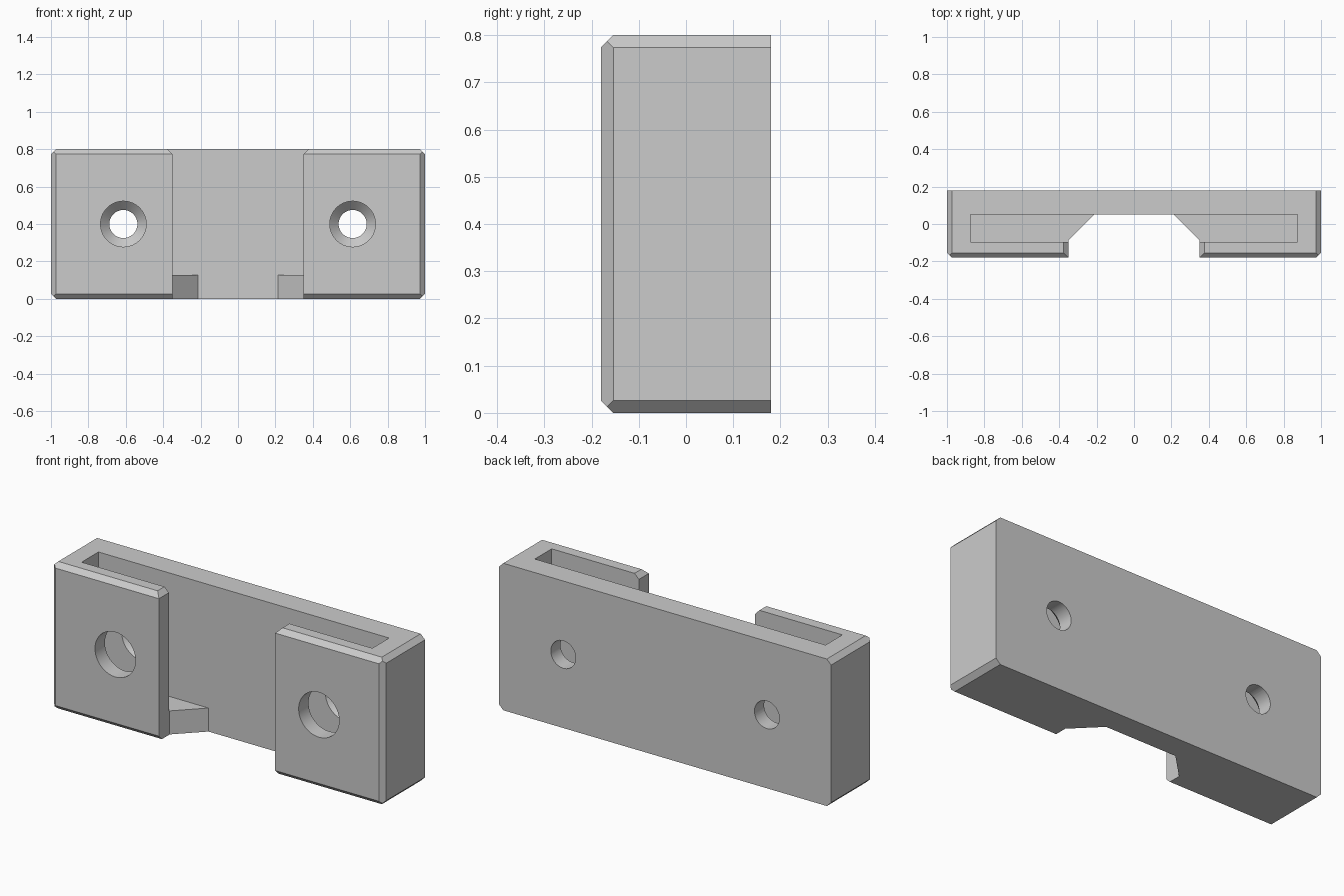
import bpy, bmesh, math
from mathutils import Matrix

if "Cube" in bpy.data.objects:
    bpy.data.objects.remove(bpy.data.objects["Cube"])

C = 0.026          # chamfer size
H = 0.8            # height
D = 0.18           # half depth


def new_object(name, bm):
    bmesh.ops.recalc_face_normals(bm, faces=bm.faces)
    mesh = bpy.data.meshes.new(name)
    bm.to_mesh(mesh)
    bm.free()
    obj = bpy.data.objects.new(name, mesh)
    bpy.context.collection.objects.link(obj)
    return obj


def prism(name, points, axis, lo, hi):
    """Extrude a profile: (x, z) points along y, (x, y) along z, (y, z) along x."""
    def place(p, t):
        return {"x": (t, *p), "y": (p[0], t, p[1]), "z": (*p, t)}[axis]
    bm = bmesh.new()
    a = [bm.verts.new(place(p, lo)) for p in points]
    b = [bm.verts.new(place(p, hi)) for p in points]
    bm.faces.new(a)
    bm.faces.new(b)
    for i in range(len(a)):
        j = (i + 1) % len(a)
        bm.faces.new((a[i], a[j], b[j], b[i]))
    return new_object(name, bm)


def bore(name, x, z, y0, y1, r0, r1):
    """Round cutter along y, radius r0 at y0 and r1 at y1."""
    bm = bmesh.new()
    place = Matrix.Translation((x, (y0 + y1) / 2, z)) @ Matrix.Rotation(-math.pi / 2, 4, "X")
    bmesh.ops.create_cone(bm, cap_ends=True, segments=64, radius1=r0, radius2=r1,
                          depth=y1 - y0, matrix=place)
    return new_object(name, bm)


def apply_boolean(target, other, operation="DIFFERENCE"):
    mod = target.modifiers.new("cut", "BOOLEAN")
    mod.operation, mod.solver, mod.object = operation, "EXACT", other
    bpy.context.view_layer.objects.active = target
    bpy.ops.object.modifier_apply(modifier=mod.name)
    bpy.data.objects.remove(other)


# Holder body: full width with clipped end corners
body = prism("holder_body",
             [(-1 + C, 0), (1 - C, 0), (1, C), (1, H - C), (1 - C, H),
              (-1 + C, H), (-1, H - C), (-1, C)], "y", -D, D)

# Chamfers along the front: vertical ends, then top and bottom
apply_boolean(body, prism("end_chamfer", [(-1, D), (-1, -D + C), (-1 + C, -D), (1 - C, -D),
              (1, -D + C), (1, D)], "z", -0.1, H + 0.1), "INTERSECT")
apply_boolean(body, prism("edge_chamfer", [(D, 0), (D, H), (-D + C, H), (-D, H - C),
              (-D, C), (-D + C, 0)], "x", -1.1, 1.1), "INTERSECT")

# Slot open at the top
apply_boolean(body, prism("slot", [(-0.875, -0.095), (0.875, -0.095), (0.875, 0.05),
              (-0.875, 0.05)], "z", 0.128, H + 0.1))

# Front opening with sloped sides at the bottom
apply_boolean(body, prism("front_opening", [(-0.35, -0.3), (0.35, -0.3), (0.35, -0.087),
              (0.213, 0.05), (-0.213, 0.05), (-0.35, -0.087)], "z", -0.1, H + 0.1))

for s in (-1, 1):
    # Chamfer on the inner top edge of each front plate
    apply_boolean(body, prism("inner_chamfer", [(s * 0.34, H - C - 0.01),
                  (s * (0.36 + C), H + 0.01), (s * 0.34, H + 0.01)], "y", -0.3, -0.09))
    # Screw hole: wide access in front, countersunk through the back
    x = s * 0.613
    apply_boolean(body, bore("access_hole", x, 0.4, -0.3, -0.03, 0.122, 0.122))
    apply_boolean(body, bore("countersink", x, 0.4, 0.04, 0.1, 0.132, 0.072))
    apply_boolean(body, bore("screw_hole", x, 0.4, 0.03, 0.3, 0.075, 0.075))

# Plain grey finish
grey = bpy.data.materials.new("grey")
grey.diffuse_color = (0.6, 0.6, 0.6, 1)
grey.use_nodes = True
grey.node_tree.nodes["Principled BSDF"].inputs["Base Color"].default_value = grey.diffuse_color
body.data.materials.clear()
body.data.materials.append(grey)
for p in body.data.polygons:
    p.material_index = 0

bpy.ops.object.select_all(action="DESELECT")
body.select_set(True)
bpy.context.view_layer.objects.active = body
bpy.ops.object.shade_smooth_by_angle(angle=math.radians(25))
